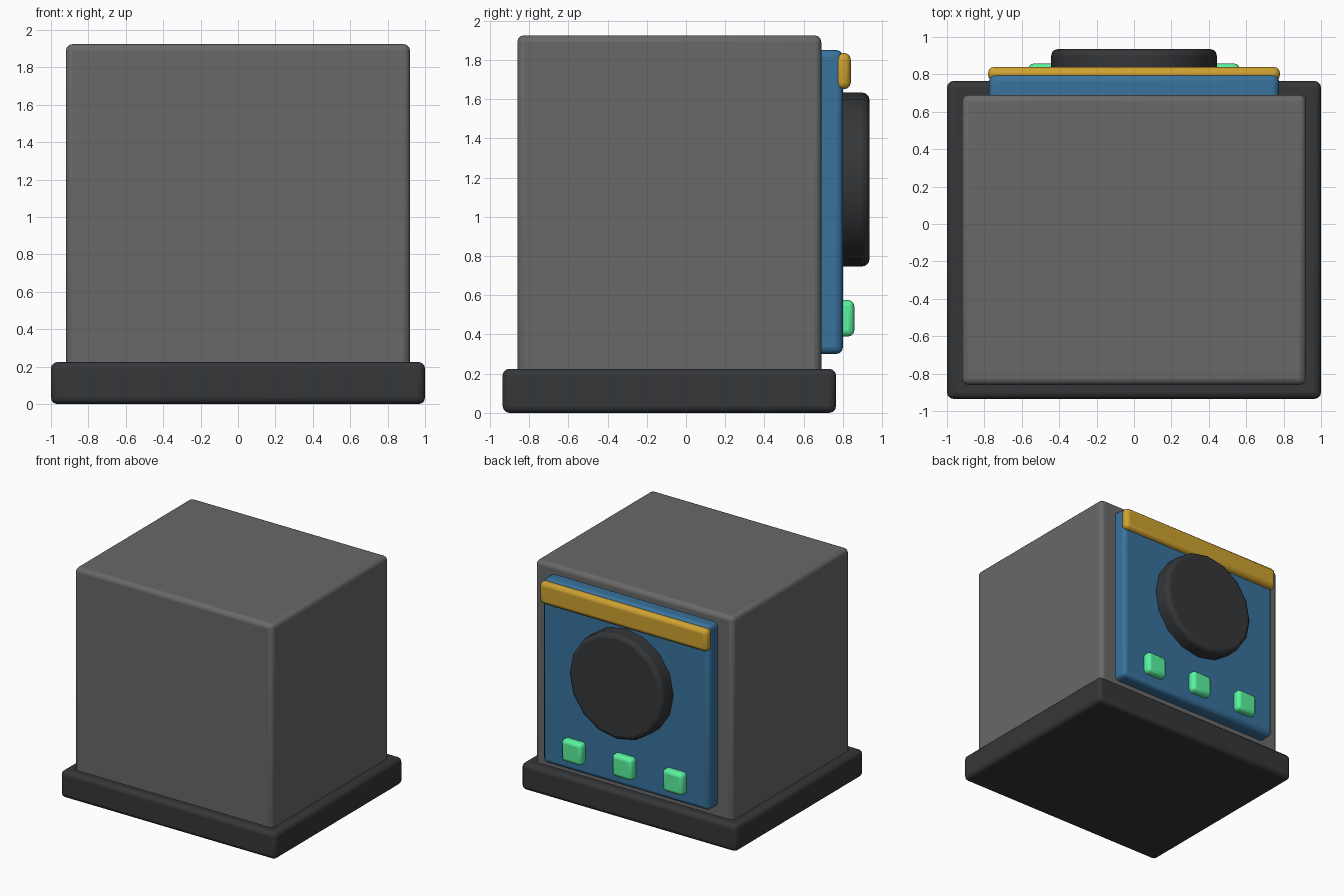
import bpy, math

if "Cube" in bpy.data.objects:
    bpy.data.objects.remove(bpy.data.objects["Cube"])


def material(name, rgb):
    m = bpy.data.materials.new(name)
    m.diffuse_color = (*rgb, 1)
    m.use_nodes = True
    m.node_tree.nodes["Principled BSDF"].inputs["Base Color"].default_value = m.diffuse_color
    return m


DARK = material("dark", (0.035, 0.037, 0.04))
GREY = material("grey", (0.14, 0.14, 0.14))
BLUE = material("blue", (0.04, 0.17, 0.34))
GOLD = material("gold", (0.62, 0.36, 0.03))
GREEN = material("green", (0.1, 0.9, 0.35))


def finish(ob, name, mat, bevel):
    ob.name = name
    ob.data.materials.append(mat)
    bpy.ops.object.transform_apply(location=False, rotation=True, scale=True)
    b = ob.modifiers.new("bevel", 'BEVEL')
    b.width, b.segments, b.limit_method = bevel, 3, 'ANGLE'
    b.angle_limit = math.radians(40)
    bpy.ops.object.shade_smooth_by_angle(angle=math.radians(35))


def box(name, x, y, z, mat, bevel):
    """Rounded box given by its (min, max) range on each axis."""
    bpy.ops.mesh.primitive_cube_add(size=1, location=[(a + b) / 2 for a, b in (x, y, z)])
    ob = bpy.context.object
    ob.scale = [b - a for a, b in (x, y, z)]
    finish(ob, name, mat, bevel)


# Plinth and main housing
box("base", (-1, 1), (-0.935, 0.765), (0, 0.225), DARK, 0.035)
box("housing", (-0.92, 0.92), (-0.86, 0.69), (0.15, 1.925), GREY, 0.035)

# Rear panel with trim bar
box("rear_panel", (-0.775, 0.775), (0.62, 0.80), (0.30, 1.85), BLUE, 0.035)
box("trim_bar", (-0.78, 0.78), (0.763, 0.84), (1.65, 1.835), GOLD, 0.033)

# Round dial
bpy.ops.mesh.primitive_cylinder_add(vertices=16, radius=0.443, depth=0.175,
                                    location=(0, 0.8475, 1.19),
                                    rotation=(math.pi / 2, 0, 0))
finish(bpy.context.object, "dial", DARK, 0.035)

# Row of buttons
for i, x in enumerate((-0.47, 0, 0.47)):
    box(f"button_{i + 1}", (x - 0.095, x + 0.095), (0.75, 0.858), (0.39, 0.575), GREEN, 0.03)
